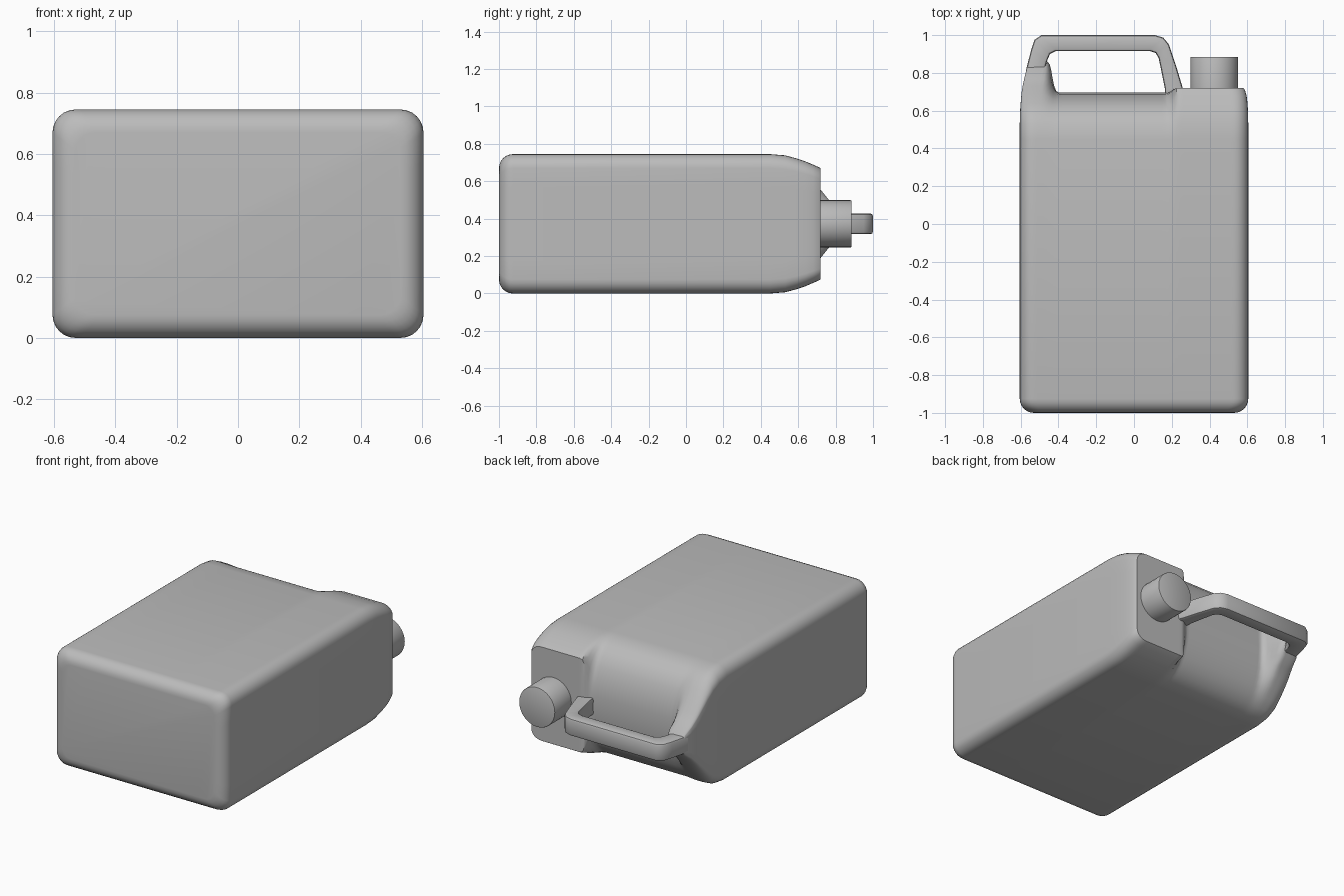
import bpy, bmesh, math
from mathutils import Matrix

if "Cube" in bpy.data.objects:
    bpy.data.objects.remove(bpy.data.objects["Cube"])

ZC = 0.3725   # mid height of the lying canister
HX = 0.605    # half width

grey = bpy.data.materials.new("plain grey plastic")
grey.diffuse_color = (0.5, 0.5, 0.5, 1)
grey.use_nodes = True
grey.node_tree.nodes["Principled BSDF"].inputs["Base Color"].default_value = grey.diffuse_color


def finish(name, bm, angle):
    bmesh.ops.recalc_face_normals(bm, faces=bm.faces)
    me = bpy.data.meshes.new(name)
    bm.to_mesh(me)
    bm.free()
    me.materials.append(grey)
    ob = bpy.data.objects.new(name, me)
    bpy.context.collection.objects.link(ob)
    bpy.ops.object.select_all(action='DESELECT')
    ob.select_set(True)
    bpy.context.view_layer.objects.active = ob
    bpy.ops.object.shade_smooth_by_angle(angle=math.radians(angle))
    return ob


def smooth(t):
    t = max(0.0, min(1.0, t))
    return t * t * (3 - 2 * t)


# shoulder profiles (y, half thickness, x scale): spout side, handle gap, handle root
SPOUT = [(.45, .3725, 1), (.53, .366, 1), (.59, .35, .998), (.64, .333, .993), (.68, .316, .985),
         (.71, .303, .97), (.72, .297, .958), (.72, .2, .955), (.72, 0, .955)]
GAP = [(.45, .3725, 1), (.53, .358, 1), (.58, .33, 1), (.62, .29, 1), (.65, .24, 1),
       (.67, .185, 1), (.685, .13, 1), (.692, .07, 1), (.695, 0, 1)]
ROOT = [(.45, .3725, 1), (.53, .36, 1), (.59, .33, .998), (.64, .28, .992), (.69, .22, .985),
        (.73, .17, .975), (.77, .12, .96), (.82, .075, .94), (.86, 0, .92)]


def shoulder(k, x):
    wr, we = smooth((x - .17) / .07), smooth((-.40 - x) / .10)
    return [r * wr + e * we + g * (1 - wr - we)
            for r, g, e in zip(SPOUT[k], GAP[k], ROOT[k])]


# rounded rectangle cross-section: (x, z from -1 to 1)
R, COLS, ARC, SIDE = 0.075, 64, 6, 6
fx, fz = HX - R, ZC - R
ring = []
for i in range(COLS):
    ring.append((-fx + 2 * fx * i / COLS, ZC))
for i in range(ARC):
    a = math.pi / 2 * (1 - i / ARC)
    ring.append((fx + R * math.cos(a), fz + R * math.sin(a)))
for i in range(SIDE):
    ring.append((HX, fz - 2 * fz * i / SIDE))
for i in range(ARC):
    a = -math.pi / 2 * i / ARC
    ring.append((fx + R * math.cos(a), -fz + R * math.sin(a)))
ring += [(-x, -z) for x, z in ring]

# body: rounded base, straight walls, shaped shoulder
bm = bmesh.new()
rings = []
for i in range(7):
    a = math.pi / 2 * i / 6
    ins, y = .075 * (1 - math.sin(a)), -1 + .075 * (1 - math.cos(a))
    sx, sz = 1 - ins / HX, 1 - ins / ZC
    rings.append([bm.verts.new((x * sx, y, ZC + z * sz)) for x, z in ring])
base = rings[0]
for k in range(len(GAP)):
    row = []
    for x, z in ring:
        y, h, sx = shoulder(k, x)
        row.append(bm.verts.new((x * sx, y, ZC + z / ZC * h)))
    rings.append(row)
n = len(ring)
for a, b in zip(rings, rings[1:]):
    for i in range(n):
        j = (i + 1) % n
        bm.faces.new((a[i], a[j], b[j], b[i]))
bm.faces.new(base)
bmesh.ops.remove_doubles(bm, verts=bm.verts, dist=.0005)
finish("canister_body", bm, 40)

# carry handle: matching outer and inner outlines, given thickness in z
outer = [(-.59, .68), (-.583, .75), (-.568, .83), (-.545, .92), (-.527, .975), (-.49, 1.0),
         (.11, 1.0), (.155, .987), (.185, .95), (.222, .84), (.258, .72), (.265, .66)]
inner = [(-.46, .68), (-.485, .75), (-.475, .81), (-.46, .865), (-.445, .90), (-.415, .915),
         (.085, .915), (.115, .905), (.13, .88), (.145, .81), (.163, .72), (.165, .66)]
bm = bmesh.new()
loops = [[bm.verts.new((x, y, ZC + s * .055)) for x, y in pts]
         for s in (-1, 1) for pts in (outer, inner)]
ob_, ib, ot, it = loops
for a, b in ((ob_, ib), (ib, it), (it, ot), (ot, ob_)):
    for i in range(len(outer) - 1):
        bm.faces.new((a[i], a[i + 1], b[i + 1], b[i]))
for e in (0, -1):
    bm.faces.new((ob_[e], ib[e], it[e], ot[e]))
bmesh.ops.recalc_face_normals(bm, faces=bm.faces)
sharp = [e for e in bm.edges if e.calc_face_angle(0) > 1.2]
bmesh.ops.bevel(bm, geom=sharp, offset=.014, segments=2, affect='EDGES', profile=.5)
finish("carry_handle", bm, 40)

# screw cap
bm = bmesh.new()
rot = Matrix.Translation((.425, .7925, ZC)) @ Matrix.Rotation(-math.pi / 2, 4, 'X')
bmesh.ops.create_cone(bm, cap_ends=True, segments=32, radius1=.126, radius2=.126,
                      depth=.185, matrix=rot)
rim = [e for e in bm.edges if all(v.co.y > .8 for v in e.verts)]
bmesh.ops.bevel(bm, geom=rim, offset=.005, segments=2, affect='EDGES', profile=.5)
finish("screw_cap", bm, 35)
